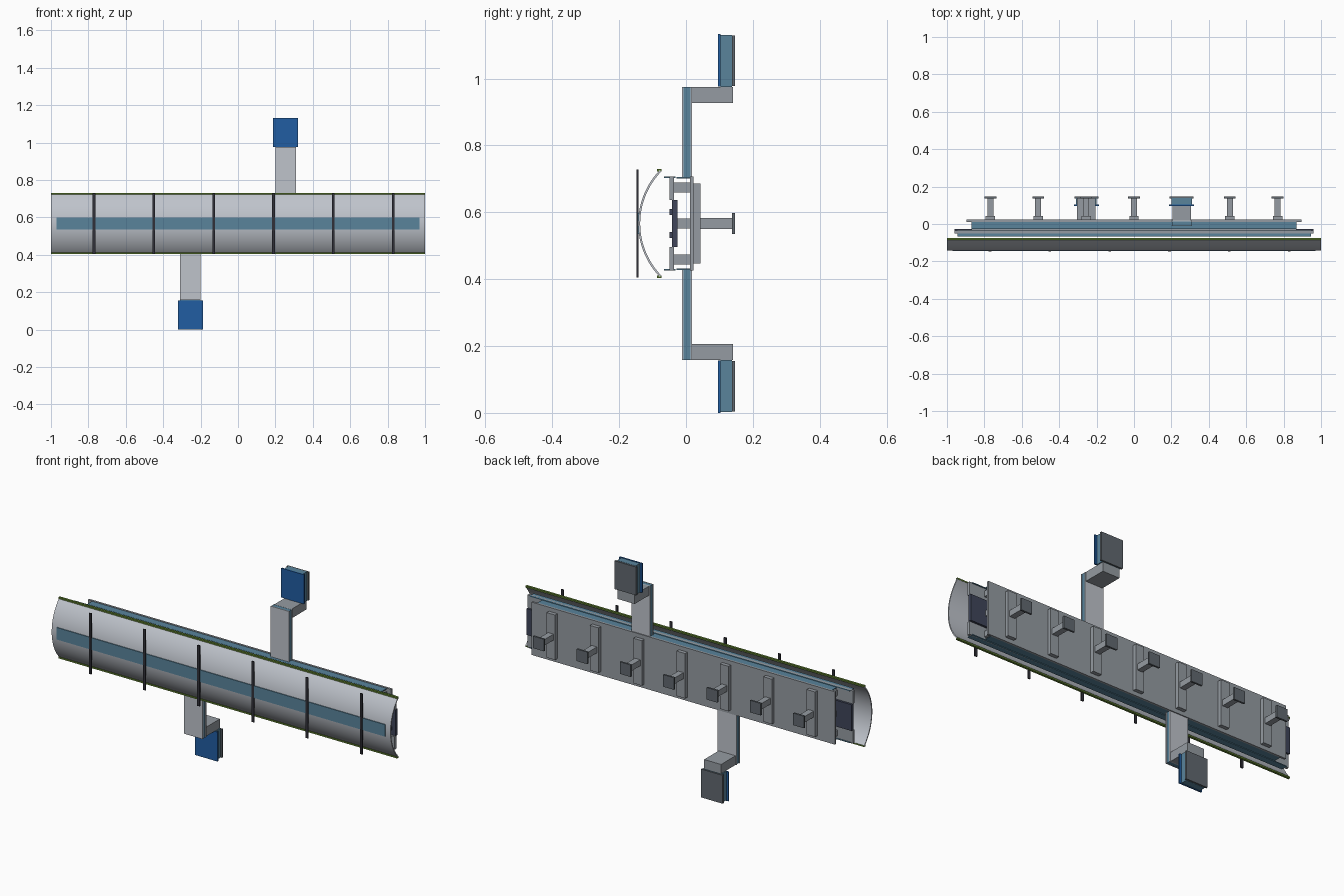
import bpy, bmesh, math

if "Cube" in bpy.data.objects:
    bpy.data.objects.remove(bpy.data.objects["Cube"])

ZC = 0.5665  # height of the long axis


def mat(name, rgb):
    m = bpy.data.materials.new(name)
    m.diffuse_color = (*rgb, 1)
    m.use_nodes = True
    m.node_tree.nodes["Principled BSDF"].inputs["Base Color"].default_value = m.diffuse_color
    return m


STEEL = mat("steel_blue", (0.10, 0.23, 0.33))
BLUE = mat("deep_blue", (0.015, 0.11, 0.36))
NAVY = mat("navy", (0.05, 0.06, 0.10))
BLACK = mat("black", (0.03, 0.03, 0.04))
GREEN = mat("green", (0.12, 0.22, 0.03))
DARK = mat("dark_grey", (0.12, 0.14, 0.16))
GREY = mat("mid_grey", (0.30, 0.33, 0.36))
LIGHT = mat("light_grey", (0.52, 0.55, 0.60))


def box(name, x, y, z, material):
    """Box from (min, max) ranges; z is measured from the long axis."""
    bm = bmesh.new()
    bmesh.ops.create_cube(bm, size=1)
    for v in bm.verts:
        v.co = [r[0] if c < 0 else r[1] for c, r in zip(v.co, (x, y, z))]
    for v in bm.verts:
        v.co.z += ZC
    return finish(name, bm, material)


def finish(name, bm, material):
    bmesh.ops.recalc_face_normals(bm, faces=bm.faces)
    me = bpy.data.meshes.new(name)
    bm.to_mesh(me)
    bm.free()
    me.materials.append(material)
    ob = bpy.data.objects.new(name, me)
    bpy.context.collection.objects.link(ob)
    return ob


def span(half, centre=0.0):
    return (centre - half, centre + half)


# Curved front shell: thin arc extruded along x
R, CY, HALF, T, N = 0.2294, 0.0864, math.radians(44.2), 0.006, 32
angles = [-HALF + 2 * HALF * i / N for i in range(N + 1)]
loop = [(CY - R * math.cos(a), R * math.sin(a)) for a in angles]
loop += [(CY - (R - T) * math.cos(a), (R - T) * math.sin(a)) for a in reversed(angles)]
bm = bmesh.new()
ends = [[bm.verts.new((x, y, z + ZC)) for y, z in loop] for x in (-1, 1)]
M = len(loop)
for i in range(M):
    j = (i + 1) % M
    bm.faces.new((ends[0][i], ends[0][j], ends[1][j], ends[1][i]))
for e in ends:
    for i in range(N):
        bm.faces.new((e[i], e[i + 1], e[M - 2 - i], e[M - 1 - i]))
shell = finish("front_shell", bm, LIGHT)
bpy.context.view_layer.objects.active = shell
shell.select_set(True)
bpy.ops.object.shade_smooth_by_angle(angle=math.radians(30))

# Front stripe and vertical straps
box("front_stripe", span(0.97), (-0.145, -0.140), span(0.032), STEEL)
for i in range(6):
    box(f"shell_strap_{i + 1}", span(0.007, -0.77 + 0.32 * i), (-0.148, -0.142), span(0.162), BLACK)


def mirrored(name, x, y, z, material):
    """The same bar above and below the long axis."""
    box("upper_" + name, x, y, z, material)
    box("lower_" + name, x, y, (-z[1], -z[0]), material)


# Long bars of the chassis, paired about the axis
mirrored("shell_edge", span(1.0), (-0.086, -0.074), (0.155, 0.163), GREEN)
mirrored("front_panel", span(0.96), (-0.050, -0.036), (0.071, 0.140), GREY)
mirrored("front_flange", span(0.945), (-0.066, -0.031), (0.136, 0.140), STEEL)
mirrored("rear_flange", span(0.87), (-0.028, 0.013), (0.135, 0.139), STEEL)
mirrored("inner_rail", span(0.87), (-0.037, 0.013), (0.092, 0.122), GREY)
mirrored("panel_trim", span(0.94), (-0.049, -0.041), (0.025, 0.043), NAVY)

# Centre panel, spine and back plate
box("centre_panel", span(0.96), (-0.042, -0.026), span(0.070), NAVY)
box("centre_spine", span(0.87), (-0.027, 0.013), span(0.015), GREY)
box("back_plate", span(0.895), (0.012, 0.023), span(0.141), GREY)

# Seven rear mounts: rib, peg and cap
for i in range(7):
    x = -0.768 + 0.256 * i
    box(f"rear_rib_{i + 1}", span(0.025, x), (0.023, 0.043), span(0.120), GREY)
    box(f"rear_peg_{i + 1}", span(0.016, x), (0.043, 0.138), span(0.016), GREY)
    box(f"rear_cap_{i + 1}", span(0.032, x), (0.137, 0.147), span(0.032), DARK)

# Two arms, the lower one turned half a turn about y
for s, side in ((1, "upper"), (-1, "lower")):
    def part(name, half, y, z, material):
        box(f"{side}_{name}", span(half, 0.255 * s), y, z if s > 0 else (-z[1], -z[0]), material)

    part("arm_front", 0.055, (-0.012, -0.007), (0.136, 0.409), LIGHT)
    part("arm_core", 0.052, (-0.007, 0.013), (0.136, 0.408), STEEL)
    part("arm_back", 0.055, (0.013, 0.018), (0.136, 0.409), LIGHT)
    part("bracket", 0.050, (0.018, 0.140), (0.360, 0.409), GREY)
    part("pad_front", 0.067, (0.096, 0.103), (0.410, 0.5665), BLUE)
    part("pad_core", 0.055, (0.103, 0.138), (0.409, 0.564), STEEL)
    part("pad_back", 0.064, (0.137, 0.147), (0.412, 0.563), DARK)
